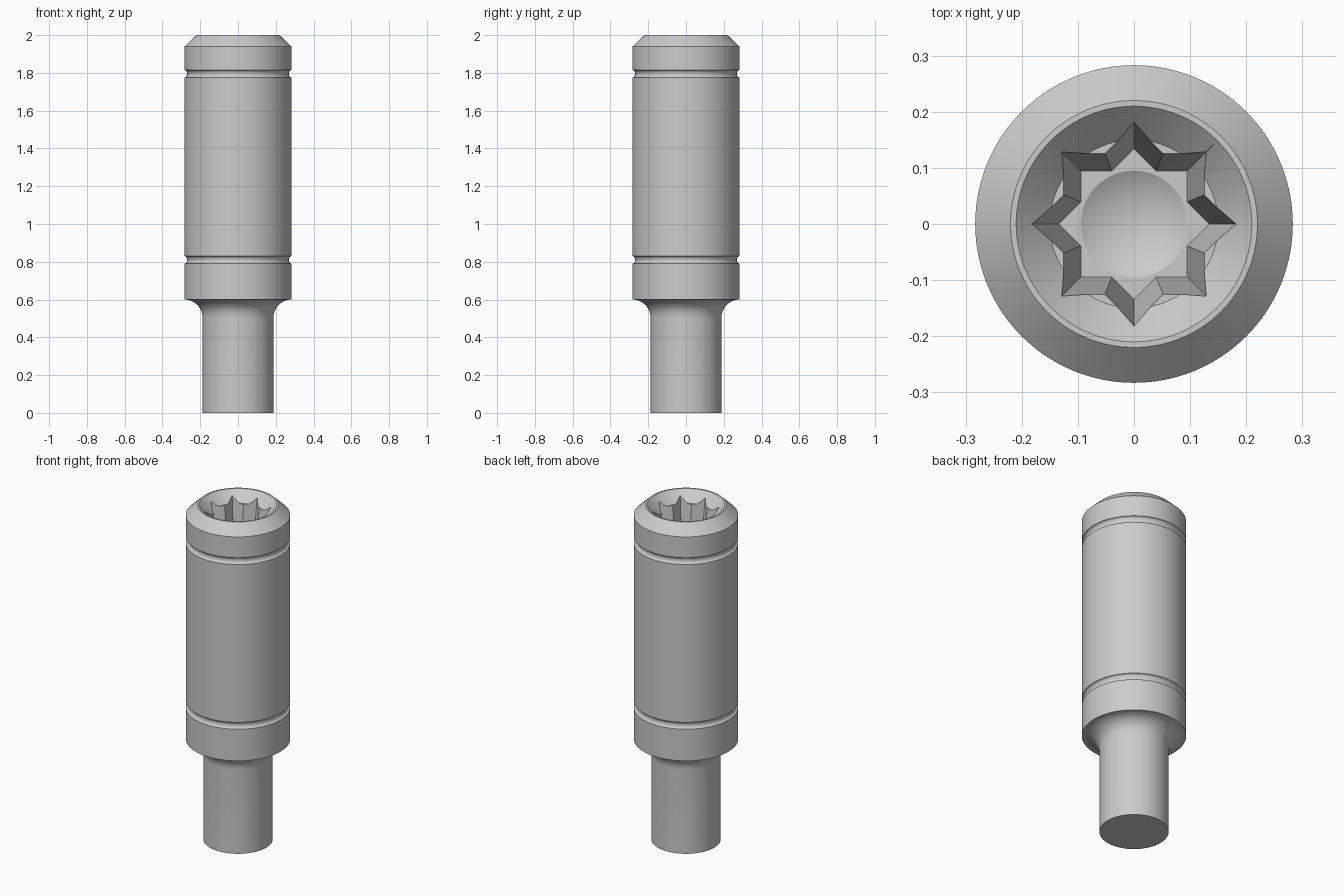
import bpy, bmesh
from math import sin, cos, pi, radians, sqrt
from mathutils import Vector

old = bpy.data.objects.get("Cube")
if old:
    bpy.data.objects.remove(old, do_unlink=True)

steel = bpy.data.materials.new("plain steel grey")
steel.use_nodes = True
colour = (0.6, 0.6, 0.6, 1)
steel.diffuse_color = colour
steel.node_tree.nodes["Principled BSDF"].inputs["Base Color"].default_value = colour


def finish(name, bm):
    """Turn a bmesh into a named object with outward normals."""
    bmesh.ops.recalc_face_normals(bm, faces=bm.faces)
    mesh = bpy.data.meshes.new(name)
    bm.to_mesh(mesh)
    bm.free()
    mesh.materials.append(steel)
    ob = bpy.data.objects.new(name, mesh)
    bpy.context.collection.objects.link(ob)
    return ob


def lathe(name, profile, steps=128):
    """Spin a list of (radius, height) points round the z axis."""
    bm = bmesh.new()
    verts = [bm.verts.new((r, 0, z)) for r, z in profile]
    edges = [bm.edges.new(pair) for pair in zip(verts, verts[1:])]
    bmesh.ops.spin(bm, geom=verts + edges, cent=(0, 0, 0), axis=(0, 0, 1),
                   angle=2 * pi, steps=steps)
    bmesh.ops.remove_doubles(bm, verts=bm.verts, dist=1e-5)
    return finish(name, bm)


R, SHANK = 0.283, 0.188      # body and shank radii
FLOOR = 1.94                 # ledge under the countersink
STAR_FLOOR = 1.65            # bottom of the star recess


def fillet(steps=12):
    """Concave curve from the shank out to the body's underside."""
    f = R - SHANK
    return [(R - f * cos(a), 0.6 - f + f * sin(a))
            for a in (pi / 2 * i / steps for i in range(steps + 1))]


def groove(z, half=0.02, depth=0.014, steps=8):
    """Shallow rounded ring groove centred on height z."""
    return [(R - depth * sin(pi * i / steps), z - half * cos(pi * i / steps))
            for i in range(steps + 1)]


# Turned body: shank, fillet, two grooves, chamfer, lip and countersink
body = lathe("socket_body",
             [(0, 0), (SHANK, 0)] + fillet() + groove(0.81) + groove(1.795)
             + [(R, 1.94), (0.22, 2), (0.21, 2), (0.15, FLOOR), (0, FLOOR)])

# Tapered eight-point star cutter, two overlapping squares in outline
bm = bmesh.new()
taper = 0.048 / (1.972 - STAR_FLOOR)
rings = []
for z in (STAR_FLOOR, 2.03):
    outer = 0.134 + taper * (z - STAR_FLOOR)
    inner = outer * sqrt(2 - sqrt(2))
    rings.append([bm.verts.new(((inner if i % 2 else outer) * cos(i * pi / 8),
                                (inner if i % 2 else outer) * sin(i * pi / 8), z))
                  for i in range(16)])
low, high = rings
for i in range(16):
    j = (i + 1) % 16
    bm.faces.new((low[i], low[j], high[j], high[i]))
bm.faces.new(low)
bm.faces.new(high)
star = finish("star_cutter", bm)

# Drill point cutter below the star floor
drill = lathe("drill_cutter", [(0, STAR_FLOOR - 0.055), (0.095, STAR_FLOOR),
                               (0.095, STAR_FLOOR + 0.1), (0, STAR_FLOOR + 0.1)])

# Cut the recess, then drop the cutters
for cutter in (star, drill):
    cutter.hide_render = True
    mod = body.modifiers.new(cutter.name, "BOOLEAN")
    mod.operation = "DIFFERENCE"
    mod.solver = "EXACT"
    mod.object = cutter
graph = bpy.context.evaluated_depsgraph_get()
graph.update()
mesh = bpy.data.meshes.new_from_object(body.evaluated_get(graph))
body.modifiers.clear()
body.data = mesh
for cutter in (star, drill):
    bpy.data.objects.remove(cutter, do_unlink=True)

# Smooth the turned surfaces, keep machined edges crisp
bpy.ops.object.select_all(action="DESELECT")
body.select_set(True)
bpy.context.view_layer.objects.active = body
bpy.ops.object.shade_smooth_by_angle(angle=radians(28))
